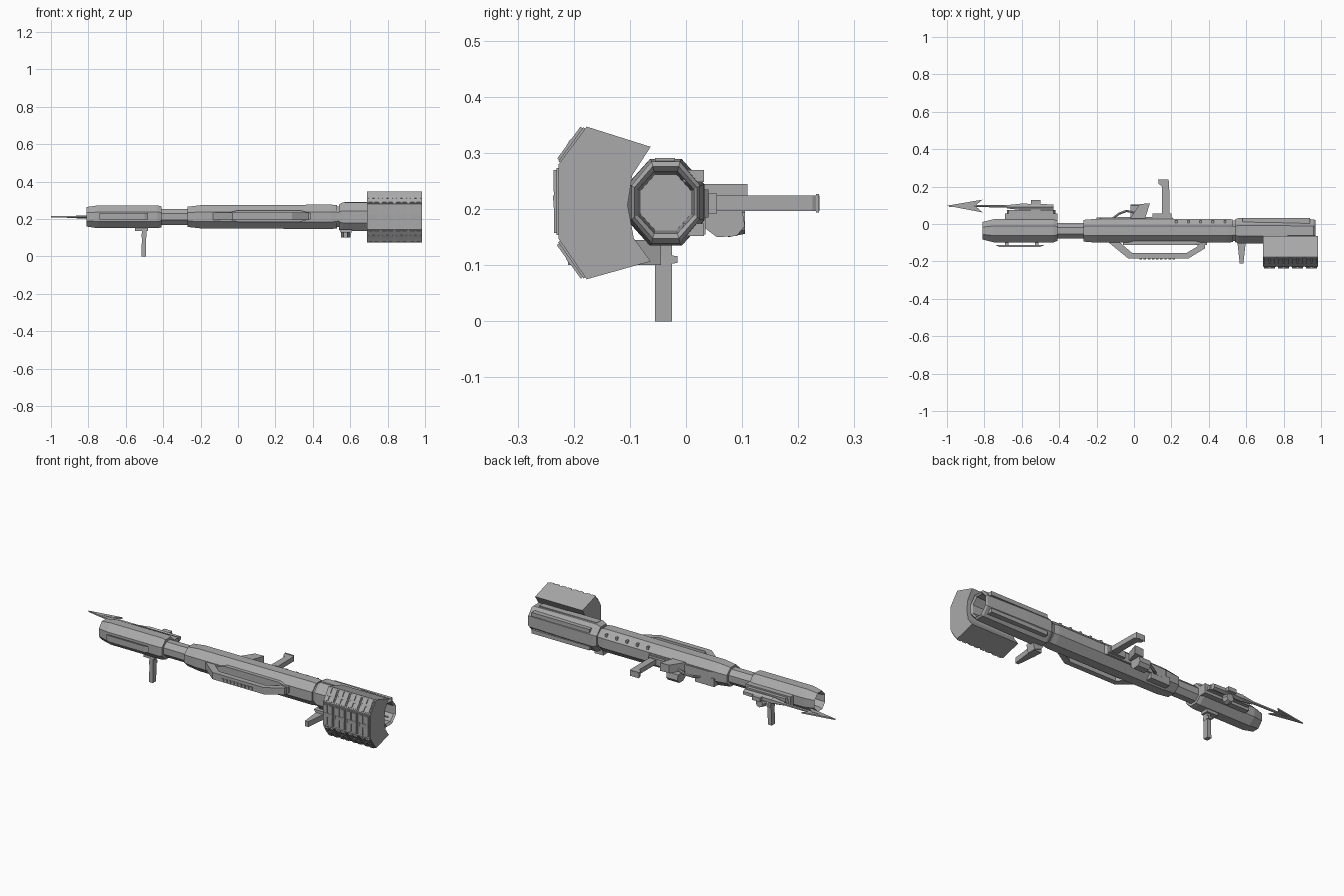
import bpy, bmesh, math
from mathutils import Vector

old = bpy.data.objects.get("Cube")
if old:
    bpy.data.objects.remove(old, do_unlink=True)

steel = bpy.data.materials.new("steel_grey")
steel.use_nodes = True
steel.diffuse_color = (0.4, 0.4, 0.4, 1)
steel.node_tree.nodes["Principled BSDF"].inputs["Base Color"].default_value = (0.4, 0.4, 0.4, 1)
CY, CZ = -0.036, 0.212  # axis of the barrel


def finish(name, bm):
    bmesh.ops.recalc_face_normals(bm, faces=bm.faces)
    mesh = bpy.data.meshes.new(name)
    bm.to_mesh(mesh)
    bm.free()
    mesh.materials.append(steel)
    ob = bpy.data.objects.new(name, mesh)
    bpy.context.collection.objects.link(ob)
    return ob


def prism(name, pts, axis, a, b):
    """Extrude a 2D outline along one axis from a to b."""
    place = {"x": lambda p, t: (t, p[0], p[1]),
             "y": lambda p, t: (p[0], t, p[1]),
             "z": lambda p, t: (p[0], p[1], t)}[axis]
    bm = bmesh.new()
    lo = [bm.verts.new(place(p, a)) for p in pts]
    hi = [bm.verts.new(place(p, b)) for p in pts]
    bm.faces.new(lo)
    bm.faces.new(hi)
    n = len(pts)
    for i in range(n):
        bm.faces.new((lo[i], lo[(i + 1) % n], hi[(i + 1) % n], hi[i]))
    return finish(name, bm)


def box(name, x, y, z):
    return prism(name, [(x[0], y[0]), (x[1], y[0]), (x[1], y[1]), (x[0], y[1])], "z", *z)


def loft(name, rings, sides=8):
    """Many-sided shell along x from (x, half width, half height) rings."""
    bm = bmesh.new()
    k = 1 / math.cos(math.pi / sides)
    loops = []
    for x, hy, hz in rings:
        angles = [2 * math.pi * (i + 0.5) / sides for i in range(sides)]
        loops.append([bm.verts.new((x, CY + hy * k * math.cos(t), CZ + hz * k * math.sin(t)))
                      for t in angles])
    for p, q in zip(loops, loops[1:]):
        for i in range(sides):
            j = (i + 1) % sides
            bm.faces.new((p[i], p[j], q[j], q[i]))
    bm.faces.new(loops[0])
    bm.faces.new(loops[-1])
    return finish(name, bm)


def rod(name, a, b, r1, r2, sides=6):
    a, b = Vector(a), Vector(b)
    bm = bmesh.new()
    bmesh.ops.create_cone(bm, cap_ends=True, segments=sides, radius1=r1, radius2=r2,
                          depth=(b - a).length)
    bm.transform((b - a).to_track_quat("Z", "Y").to_matrix().to_4x4())
    bmesh.ops.translate(bm, verts=bm.verts, vec=(a + b) / 2)
    return finish(name, bm)


# Barrel: hollow muzzle, neck, receiver, collar and hollow rear chamber
loft("muzzle_sleeve", [(-0.62, .035, .035), (-0.79, .04, .042), (-0.81, .047, .052),
                       (-0.75, .062, .061), (-0.43, .062, .061), (-0.41, .055, .056)])
loft("neck_tube", [(-0.42, .042, .043), (-0.26, .042, .043)])
loft("receiver", [(-0.27, .058, .054), (-0.2, .064, .062), (0.5, .064, .065), (0.53, .06, .062)])
loft("collar", [(0.52, .055, .055), (0.56, .055, .055)])
loft("rear_chamber", [(0.54, .06, .066), (0.56, .069, .077), (0.7, .068, .077), (0.96, .061, .073),
                      (0.97, .056, .064), (0.96, .05, .055), (0.75, .045, .05)])
for z in (0.152, 0.248):
    box("chamber_rib", (0.58, 0.94), (-0.005, 0.032), (z, z + 0.022))
box("chamber_top_rib", (0.57, 0.93), (-0.055, -0.02), (0.28, 0.291))

# Curved armour shield along the rear chamber
outer = [(-.177, .347), (-.227, .28), (-.227, .147), (-.177, .075)]
prism("rear_shield", [(-.063, .311)] + outer + [(-.063, .107), (-.093, .148), (-.104, .207), (-.096, .26)],
      "x", 0.69, 0.985)


def tile(name, p, q, x, s0, s1, lift):
    """Raised tile on the shield facet running from p to q."""
    p, q = Vector(p), Vector(q)
    d = q - p
    n = Vector((d.y, -d.x)).normalized()
    a, b = p + d * s0, p + d * s1
    prism(name, [a, b, b + n * lift * 0.9, a + n * lift], "x", *x)


for p, q in zip(outer, outer[1:]):
    for c in range(4):
        x = 0.692 + c * 0.0745
        tile("shield_tile", p, q, (x, x + 0.066), 0.05, 0.95, 0.004)
        tile("tile_bar", p, q, (x + 0.006, x + 0.027), 0.08, 0.92, 0.009)
        tile("tile_bar", p, q, (x + 0.038, x + 0.06), 0.08, 0.92, 0.009)
        tile("tile_cap", p, q, (x + 0.004, x + 0.062), 0.42, 0.58, 0.01)

# Guard rail with grip teeth on the front side
guard = [(-.14, -.095), (-.03, -.185), (.29, -.185), (.38, -.13), (.38, -.09),
         (.34, -.09), (.34, -.12), (.28, -.155), (-.01, -.155), (-.08, -.095)]
prism("side_guard", guard, "z", 0.196, 0.234)
for i in range(9):
    box("guard_tooth", (.03 + i * .022, .043 + i * .022), (-.19, -.18), (.202, .218))
prism("guard_backing", [(-.06, .2), (.0, .185), (.33, .185), (.39, .2), (.39, .232), (.33, .247), (0, .247), (-.06, .232)],
      "y", -0.112, -0.09)

# Thin plate beside the muzzle
prism("muzzle_side_plate", [(-.74, -.113), (-.72, -.122), (-.5, -.122), (-.48, -.113)], "z", 0.197, 0.232)
for x in (-0.69, -0.53):
    box("plate_mount", (x, x + 0.02), (-0.115, -0.09), (0.207, 0.222))

# Front vertical grip
prism("front_grip", [(-.517, 0), (-.493, 0), (-.49, .145), (-.512, .145)], "y", -0.055, -0.025)
box("front_grip_clamp", (-0.55, -0.48), (-0.058, -0.014), (0.135, 0.156))
prism("front_grip_brace", [(-.055, .1), (-.015, .104), (-.015, .116), (-.055, .122)], "x", -0.515, -0.49)

# Rear trigger grip, pointing to the front side
prism("rear_grip", [(.565, -.21), (.585, -.21), (.597, -.1), (.595, -.05), (.55, -.05), (.553, -.1)], "z", 0.1, 0.13)
prism("rear_grip_mount", [(.54, .145), (.555, .118), (.6, .1), (.61, .145)], "y", -0.095, -0.045)

# Harpoon and its holder on the back of the muzzle
box("harpoon_mount", (-0.69, -0.41), (0.0, 0.055), (0.185, 0.238))
prism("harpoon_mount_rail", [(-.68, .2), (-.42, .2), (-.43, .23), (-.67, .23)], "y", 0.05, 0.075)
prism("harpoon_head", [(-1, .098), (-.81, .13), (-.85, .097), (-.81, .062)], "z", 0.207, 0.215)
prism("harpoon_ridge", [(-.99, .211), (-.86, .204), (-.83, .211), (-.86, .218)], "y", 0.092, 0.102)
rod("harpoon_shaft", (-0.86, .097, .211), (-0.62, .094, .211), .007, .008)
rod("harpoon_socket", (-0.68, .092, .211), (-0.6, .092, .211), .01, .02)
rod("harpoon_body", (-0.61, .092, .211), (-0.43, .09, .211), .02, .017)
rod("harpoon_knob", (-0.53, .075, .178), (-0.53, .105, .178), .028, .022, 8)
box("harpoon_clamp", (-0.55, -0.5), (0.07, 0.128), (0.2, 0.222))

# Sight, cable and side box on the back of the receiver
prism("sight_base", [(-.23, .01), (-.17, .035), (.2, .04), (.22, .02)], "z", 0.185, 0.235)
prism("sight_body", [(-.02, .03), (.06, .03), (.085, .11), (.03, .107)], "z", 0.2, 0.245)
box("side_box", (-0.2, -0.08), (0.0, 0.035), (0.155, 0.2))
prism("sight_lower_housing", [(.035, .165), (.055, .15), (.09, .152), (.105, .17), (.1, .2), (.035, .2)],
      "x", -0.02, 0.05)
cable = [(-.12, .025, .19), (-.08, .055, .19), (-.04, .07, .2), (.01, .06, .21)]
for a, b in zip(cable, cable[1:]):
    rod("cable", a, b, .007, .007)

# Shoulder arm reaching out from the back
box("arm_base", (0.1, 0.2), (0.02, 0.055), (0.192, 0.228))
prism("shoulder_arm", [(.15, .04), (.19, .05), (.188, .225), (.18, .238), (.13, .238), (.132, .215), (.15, .2)],
      "z", 0.197, 0.224)
box("arm_pad", (0.128, 0.184), (0.232, 0.237), (0.194, 0.227))

# Small studs along the receiver
for i in range(5):
    x = 0.22 + i * 0.065
    box("receiver_stud", (x, x + 0.012), (0.0, 0.02), (0.245, 0.262))
